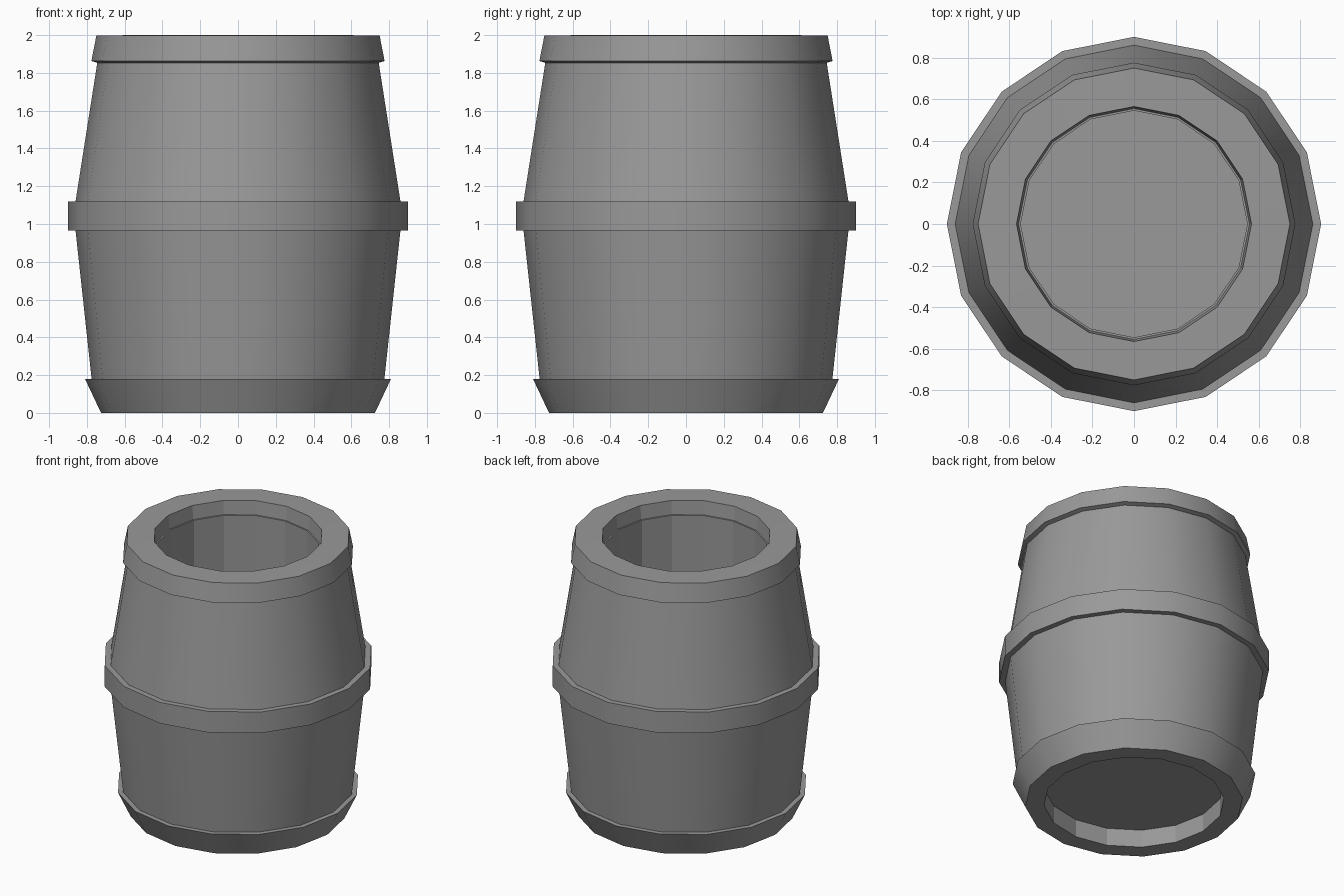
import bpy, bmesh
from math import cos, sin, tau, radians

if "Cube" in bpy.data.objects:
    bpy.data.objects.remove(bpy.data.objects["Cube"])

SIDES = 16

# dark grey paint
grey = bpy.data.materials.new("dark_grey")
grey.diffuse_color = (0.32, 0.32, 0.32, 1.0)
grey.use_nodes = True
grey.node_tree.nodes["Principled BSDF"].inputs["Base Color"].default_value = grey.diffuse_color


def lathe(name, profile):
    """Spin an (r, z) profile around z; open ends are closed with flat caps."""
    bm = bmesh.new()
    rings = [[bm.verts.new((r * cos(tau * i / SIDES), r * sin(tau * i / SIDES), z))
              for i in range(SIDES)] for r, z in profile]
    for a, b in zip(rings, rings[1:]):
        for i in range(SIDES):
            j = (i + 1) % SIDES
            bm.faces.new((a[i], a[j], b[j], b[i]))
    bm.faces.new(rings[0][::-1])
    bm.faces.new(rings[-1])
    mesh = bpy.data.meshes.new(name)
    bm.to_mesh(mesh)
    bm.free()
    mesh.materials.append(grey)
    obj = bpy.data.objects.new(name, mesh)
    bpy.context.collection.objects.link(obj)
    bpy.ops.object.select_all(action='DESELECT')
    obj.select_set(True)
    bpy.context.view_layer.objects.active = obj
    bpy.ops.object.shade_smooth_by_angle(angle=radians(30))
    # inside walls stay faceted
    for p in mesh.polygons:
        if p.center.xy.length < 0.61:
            p.use_smooth = False
    return obj


# one continuous shell, from the underside recess to the inner floor
foot_recess = [(0.60, 0.13), (0.60, 0.0)]
bottom_hoop = [(0.725, 0.0), (0.81, 0.18), (0.775, 0.18)]
middle_hoop = [(0.86, 0.965), (0.90, 0.965), (0.90, 1.12), (0.86, 1.12)]
top_hoop = [(0.745, 1.853), (0.776, 1.863), (0.75, 1.997)]
hollow = [(0.565, 2.0), (0.555, 1.9), (0.545, 1.9), (0.545, 0.17)]

lathe("barrel", foot_recess + bottom_hoop + middle_hoop + top_hoop + hollow)
